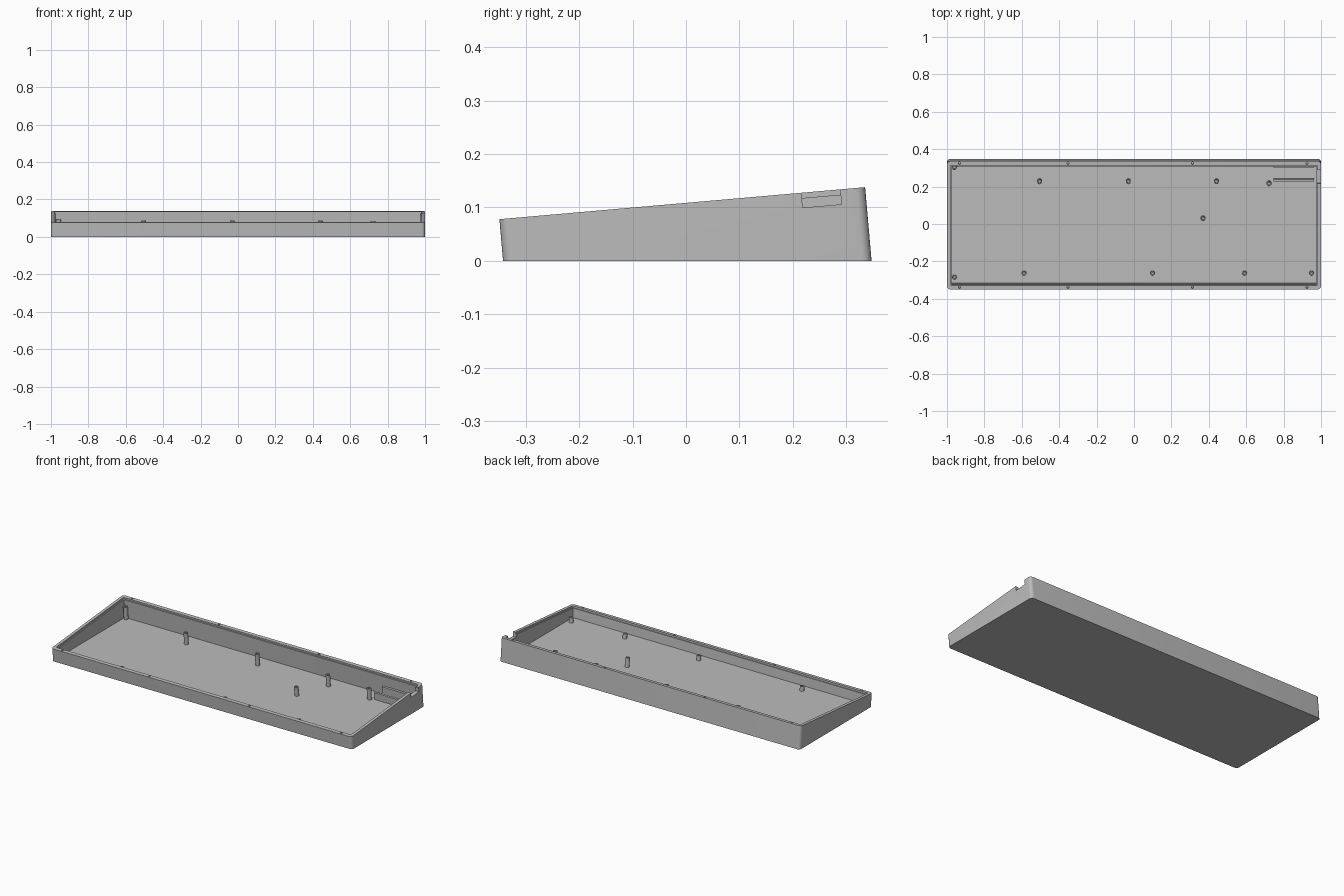
import bpy, bmesh
from math import radians, cos, sin, pi
from mathutils import Matrix, Vector

if "Cube" in bpy.data.objects:
    bpy.data.objects.remove(bpy.data.objects["Cube"])

# Frame of the sloping top face: local z = 0 is the rim
TILT = Matrix.Translation((0, -0.007, 0.108)) @ Matrix.Rotation(radians(5), 4, 'X')
FLOOR = 0.015
DEEP = -0.25

grey = bpy.data.materials.new("case grey")
grey.use_nodes = True
COLOR = (0.5, 0.5, 0.5, 1)
grey.diffuse_color = COLOR
grey.node_tree.nodes["Principled BSDF"].inputs["Base Color"].default_value = COLOR


def circle(x, y, r, n=20):
    return [(x + r * cos(2 * pi * i / n), y + r * sin(2 * pi * i / n)) for i in range(n)]


def rounded_rect(hx, hy, r, n=6):
    pts = []
    for q, (sx, sy) in enumerate([(1, 1), (-1, 1), (-1, -1), (1, -1)]):
        for i in range(n + 1):
            a = (q + i / n) * pi / 2
            pts.append((sx * (hx - r) + r * cos(a), sy * (hy - r) + r * sin(a)))
    return pts


def rect(x0, x1, y0, y1):
    return [(x0, y0), (x1, y0), (x1, y1), (x0, y1)]


def prism(name, outline, z0, z1, ground=None):
    """Extrude an outline along the tilted axis, trimmed level at height ground."""
    bm = bmesh.new()
    face = bm.faces.new([bm.verts.new((x, y, z0)) for x, y in outline])
    new = bmesh.ops.extrude_face_region(bm, geom=[face])["geom"]
    bmesh.ops.translate(bm, vec=(0, 0, z1 - z0),
                        verts=[v for v in new if isinstance(v, bmesh.types.BMVert)])
    bm.transform(TILT)
    if ground is not None:
        bmesh.ops.bisect_plane(bm, geom=bm.verts[:] + bm.edges[:] + bm.faces[:],
                               plane_co=(0, 0, ground), plane_no=(0, 0, 1), clear_inner=True)
        bmesh.ops.holes_fill(bm, edges=[e for e in bm.edges if e.is_boundary])
    bmesh.ops.recalc_face_normals(bm, faces=bm.faces)
    mesh = bpy.data.meshes.new(name)
    bm.to_mesh(mesh)
    bm.free()
    mesh.materials.append(grey)
    obj = bpy.data.objects.new(name, mesh)
    bpy.context.collection.objects.link(obj)
    return obj


def select(obj):
    bpy.ops.object.select_all(action='DESELECT')
    obj.select_set(True)
    bpy.context.view_layer.objects.active = obj


def cut(obj, cutter):
    select(obj)
    mod = obj.modifiers.new("cut", 'BOOLEAN')
    mod.operation, mod.solver, mod.object = 'DIFFERENCE', 'EXACT', cutter
    bpy.ops.object.modifier_apply(modifier=mod.name)
    bpy.data.objects.remove(cutter)


def smooth(obj):
    select(obj)
    bpy.ops.object.shade_smooth_by_angle(angle=radians(30))


# Tray: sloping shell with a level floor and a stepped rim
tray = prism("tray", rounded_rect(1.0, 0.344, 0.018), DEEP, 0, 0)
cut(tray, prism("cavity", rounded_rect(0.976, 0.316, 0.004), DEEP, 0.02, FLOOR))
cut(tray, prism("rim_step", rounded_rect(0.982, 0.322, 0.006), -0.01, 0.02))

# Cable notch in the left wall
cut(tray, prism("cable_notch", rect(0.95, 1.05, 0.224, 0.297), -0.028, 0.02))

# Screw holes along the front and back rims
for x in (-0.933, -0.353, 0.313, 0.925):
    for y in (-0.333, 0.333):
        cut(tray, prism("screw_hole", circle(x, y, 0.006, 12), -0.03, 0.02))
smooth(tray)

# Hollow mounting posts, standing square to the rim
posts = [(-0.96, 0.305), (-0.505, 0.229), (-0.03, 0.229), (0.441, 0.229), (0.722, 0.218),
         (0.369, 0.031), (-0.96, -0.284), (-0.588, -0.263), (0.099, -0.263),
         (0.591, -0.263), (0.949, -0.263)]
for x, y in posts:
    post = prism("mounting_post", circle(x, y, 0.0125), DEEP, -0.042, FLOOR - 0.004)
    cut(post, prism("post_hole", circle(x, y, 0.007, 12), -0.065, 0))
    smooth(post)

# Pair of rails holding the connector board by the notch
for y in (0.229, 0.304):
    prism("board_rail", rect(0.746, 0.962, y, y + 0.012), DEEP, -0.07, FLOOR - 0.004)
